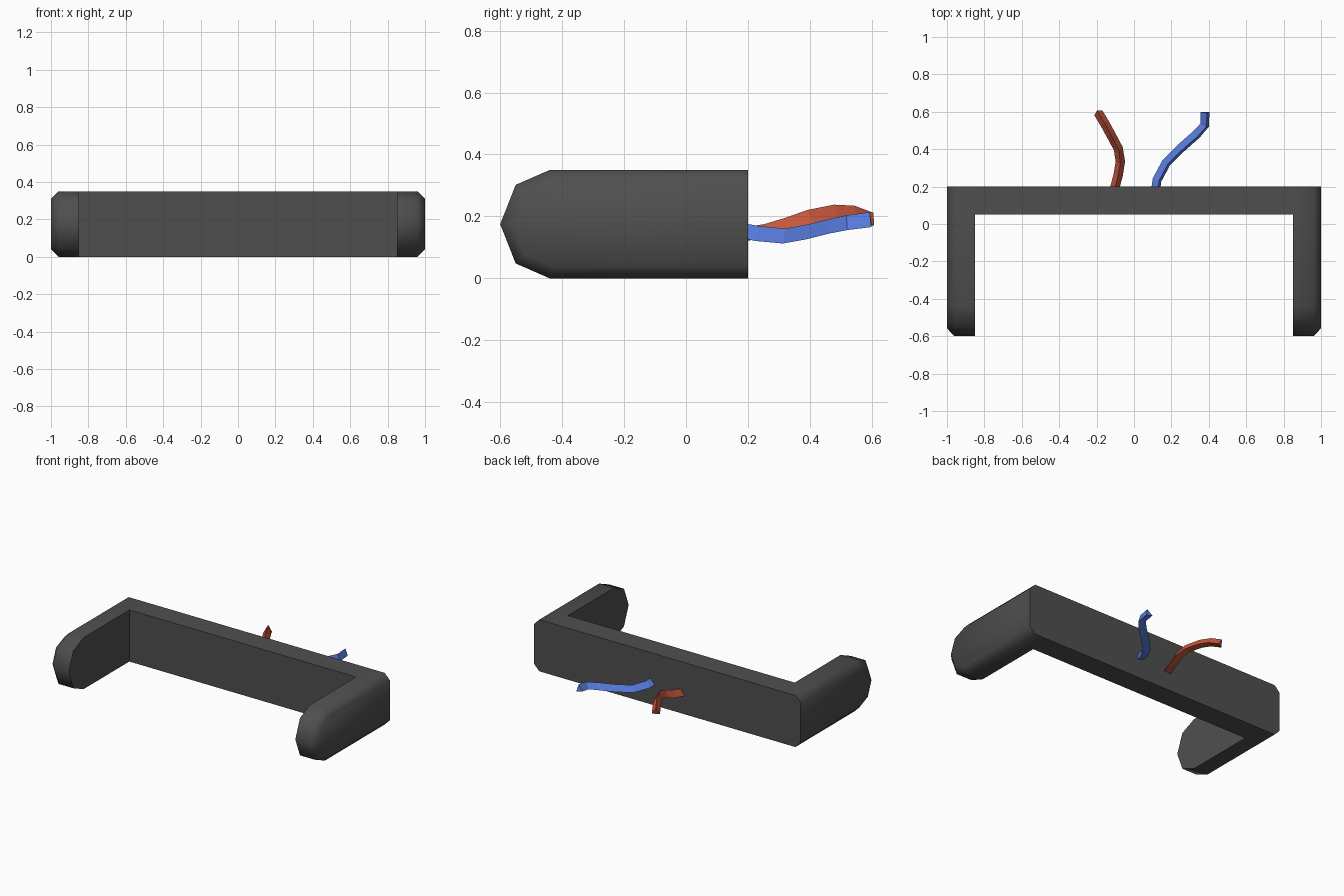
import bpy, bmesh, math
from mathutils import Vector

if "Cube" in bpy.data.objects:
    bpy.data.objects.remove(bpy.data.objects["Cube"])


def material(name, rgb):
    m = bpy.data.materials.new(name)
    m.diffuse_color = (*rgb, 1)
    m.use_nodes = True
    m.node_tree.nodes["Principled BSDF"].inputs["Base Color"].default_value = m.diffuse_color
    return m


GREY = material("dark grey plastic", (0.078, 0.078, 0.078))
RED = material("red wire", (0.56, 0.095, 0.045))
BLUE = material("blue wire", (0.095, 0.20, 0.72))


def finish(bm, name, mat, smooth=None):
    bmesh.ops.recalc_face_normals(bm, faces=bm.faces)
    me = bpy.data.meshes.new(name)
    bm.to_mesh(me)
    bm.free()
    ob = bpy.data.objects.new(name, me)
    bpy.context.collection.objects.link(ob)
    me.materials.append(mat)
    if smooth:
        bpy.ops.object.select_all(action='DESELECT')
        ob.select_set(True)
        bpy.context.view_layer.objects.active = ob
        bpy.ops.object.shade_smooth_by_angle(angle=math.radians(smooth))
    return ob


def bridge(bm, a, b, skip=()):
    n = len(a)
    for i in range(n):
        if i not in skip:
            bm.faces.new((a[i], a[(i + 1) % n], b[(i + 1) % n], b[i]))


# U-shaped bracket: side profile in (y, z), ordered from bottom back to top back
H, C = 0.35, 0.04
outer = [(0.2, 0), (0.05, 0), (-0.44, 0), (-0.55, 0.048), (-0.6, H / 2),
         (-0.55, H - 0.048), (-0.44, H), (0.05, H), (0.2, H)]
inner = [(0.2, C), (0.05, C), (-0.43, C), (-0.52, 0.077), (-0.558, H / 2),
         (-0.52, H - 0.077), (-0.43, H - C), (0.05, H - C), (0.2, H - C)]

bm = bmesh.new()
for s in (1, -1):
    a = [bm.verts.new((s * 0.85, y, z)) for y, z in outer]
    b = [bm.verts.new((s * 0.96, y, z)) for y, z in outer]
    c = [bm.verts.new((s * 1.0, y, z)) for y, z in inner]
    bridge(bm, a, b, skip=(8,))
    bridge(bm, b, c, skip=(8,))
    bm.faces.new(c)                 # outer side
    bm.faces.new(a[1:8])            # inner side of the arm
    bm.faces.new((a[0], b[0], c[0], c[8], b[8], a[8]))   # end of back face
    # half of the crossbar, up to the middle
    m = [bm.verts.new((0, *outer[i])) for i in (0, 1, 7, 8)]
    bridge(bm, m, [a[i] for i in (0, 1, 7, 8)])
bmesh.ops.remove_doubles(bm, verts=bm.verts, dist=1e-4)
finish(bm, "bracket", GREY, smooth=50)


# Wires: three-sided section swept along a path
def wire(name, mat, path, roll, r=0.029):
    pts = [Vector(p) for p in path]
    bm = bmesh.new()
    rings = []
    for i, p in enumerate(pts):
        t = (pts[min(i + 1, len(pts) - 1)] - pts[max(i - 1, 0)]).normalized()
        side = t.cross(Vector((0, 0, 1))).normalized()
        up = side.cross(t)
        rings.append([bm.verts.new(p + r * (side * math.cos(w) + up * math.sin(w)))
                      for w in (math.radians(roll + 120 * k) for k in range(3))])
    for a, b in zip(rings, rings[1:]):
        bridge(bm, a, b)
    bm.faces.new(rings[0])
    bm.faces.new(rings[-1])
    finish(bm, name, mat)


wire("red_wire", RED,
     [(-0.105, 0.185, 0.135), (-0.085, 0.26, 0.147), (-0.073, 0.33, 0.168), (-0.083, 0.40, 0.193),
      (-0.125, 0.48, 0.209), (-0.158, 0.54, 0.206), (-0.193, 0.598, 0.184)], roll=90)
wire("blue_wire", BLUE,
     [(0.12, 0.185, 0.15), (0.127, 0.235, 0.141), (0.175, 0.325, 0.133), (0.25, 0.40, 0.146),
      (0.335, 0.475, 0.165), (0.38, 0.525, 0.176), (0.383, 0.597, 0.186)], roll=75)
